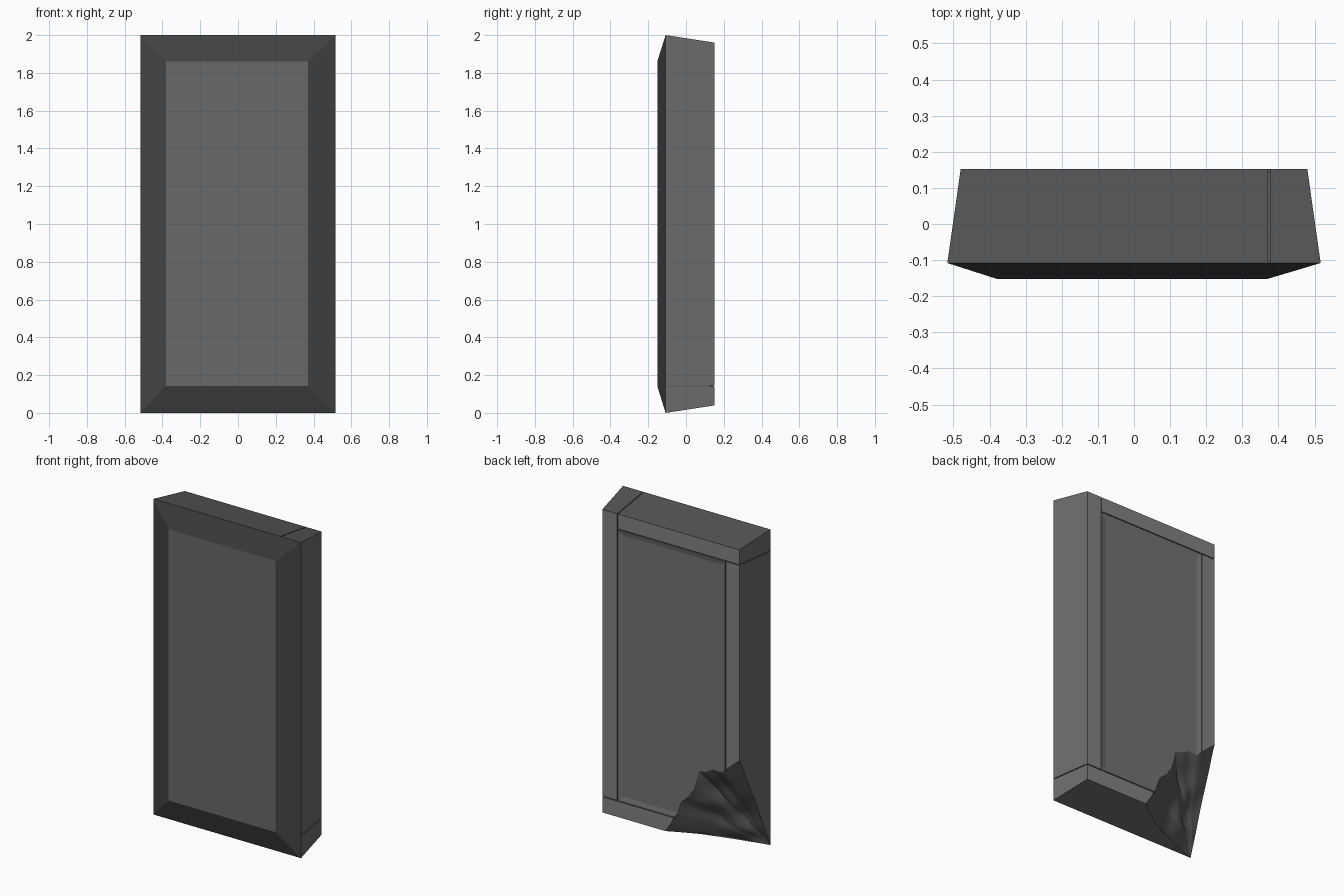
import bpy, bmesh, math
from mathutils import Vector, noise

if "Cube" in bpy.data.objects:
    bpy.data.objects.remove(bpy.data.objects["Cube"])


def finish(bm, name):
    bmesh.ops.recalc_face_normals(bm, faces=bm.faces[:])
    mesh = bpy.data.meshes.new(name)
    bm.to_mesh(mesh)
    bm.free()
    obj = bpy.data.objects.new(name, mesh)
    bpy.context.collection.objects.link(obj)
    return obj


def cut(target, cutter):
    cutter.hide_render = True
    mod = target.modifiers.new("cut", 'BOOLEAN')
    mod.operation = 'DIFFERENCE'
    mod.solver = 'EXACT'
    mod.object = cutter
    bpy.context.view_layer.objects.active = target
    bpy.ops.object.modifier_apply(modifier=mod.name)
    bpy.data.objects.remove(cutter)


# slab body: rectangles (x0, x1, z0, z1, y) from front panel to back recess floor
rings = [(-.38, .37, .142, 1.86, -.152),
         (-.517, .517, 0, 2, -.108),
         (-.48, .48, .04, 1.96, .152),
         (-.38, .37, .145, 1.86, .152),
         (-.35, .34, .175, 1.83, .146)]
bm = bmesh.new()
loops = [[bm.verts.new(p) for p in ((a, y, c), (b, y, c), (b, y, d), (a, y, d))]
         for a, b, c, d, y in rings]
bm.faces.new(loops[0])
bm.faces.new(loops[-1])
for r, s in zip(loops, loops[1:]):
    for i in range(4):
        j = (i + 1) % 4
        bm.faces.new((r[i], r[j], s[j], s[i]))
slab = finish(bm, "stone_slab")


# thin seams where the four frame strips meet, on the back and the outer rim
def seam(at, inner, back, rim, along_x):
    sign = 1 if rim > inner else -1
    dip, far = .007 * sign, rim + .05 * sign
    profile = [(inner, .1445), (back - dip, .1445), (rim - dip, -.104),
               (far, -.104), (far, .25), (inner, .25)]
    bm = bmesh.new()
    sides = []
    for t in (at - .0025, at + .0025):
        sides.append([bm.verts.new((o, y, t) if along_x else (t, y, o))
                      for o, y in profile])
        bm.faces.new(sides[-1])
    for i in range(6):
        j = (i + 1) % 6
        bm.faces.new((sides[0][i], sides[0][j], sides[1][j], sides[1][i]))
    cut(slab, finish(bm, "seam_cutter"))


# each seam runs the full length of its panel edge and out over the rim
seam(.3735, .147, 1.96, 2, False)
seam(-.3835, 1.857, .04, 0, False)
seam(.1415, -.379, .48, .517, True)
seam(1.8635, .369, -.48, -.517, True)

# broken corner: rough surface from a ragged line on the back to the front tip
ragged = [(.055, .02), (.04, .04), (0, .10), (-.035, .17), (-.06, .257), (-.12, .31),
          (-.16, .378), (-.18, .49), (-.23, .50), (-.285, .53), (-.36, .525),
          (-.42, .58), (-.48, .63), (-.51, .655)]
tip = Vector((-.520, -.109, -.003))
inward = Vector((.38, -.87, .34))
far = Vector((-.9, .6, -.45))
edge = []
for (x0, z0), (x1, z1) in zip(ragged, ragged[1:]):
    edge += [Vector((x0 + (x1 - x0) * k / 3, .153, z0 + (z1 - z0) * k / 3)) for k in range(3)]
edge.append(Vector((ragged[-1][0], .153, ragged[-1][1])))
n, rows = len(edge), 18
bm = bmesh.new()
grid = []
for r in range(rows):
    t = r / rows
    row = []
    for i, p in enumerate(edge):
        s = i / (n - 1)
        q = p.lerp(tip, t)
        swell = math.sin(math.pi * t)
        rough = noise.noise(q * 7 + Vector((3, 1, 7))) * .04 * math.sin(math.pi * s)
        q = q + inward * swell * (.035 * (1 - s) + rough)
        row.append(bm.verts.new(q))
    grid.append(row)
tip_v, far_v = bm.verts.new(tip), bm.verts.new(far)
for a, b in zip(grid, grid[1:]):
    for i in range(n - 1):
        bm.faces.new((a[i], a[i + 1], b[i + 1]))
        bm.faces.new((a[i], b[i + 1], b[i]))
for i in range(n - 1):
    bm.faces.new((grid[-1][i], grid[-1][i + 1], tip_v))
    bm.faces.new((grid[0][i], grid[0][i + 1], far_v))
for c in (0, n - 1):
    side = [row[c] for row in grid] + [tip_v]
    for a, b in zip(side, side[1:]):
        bm.faces.new((a, b, far_v))
cut(slab, finish(bm, "break_cutter"))

# dark stone shades, one per region of the slab
shades = {"front_panel": .14, "front_bevel": .055, "back_frame": .22,
          "back_panel": .17, "rim": .155, "top_rim": .09, "broken": .10}
names = list(shades)
slab.data.materials.clear()
for name, v in shades.items():
    mat = bpy.data.materials.new(name)
    mat.diffuse_color = (v, v, v, 1)
    mat.use_nodes = True
    mat.node_tree.nodes["Principled BSDF"].inputs["Base Color"].default_value = mat.diffuse_color
    slab.data.materials.append(mat)


def region(c, nrm):
    inset = (c.y + .108) * .037 / .26
    if nrm.y < -.99 and c.y < -.15:
        return "front_panel"
    if c.y < -.109 and nrm.y < -.5:
        return "front_bevel"
    if nrm.y > .9 and c.y > .1515:
        return "back_frame"
    if nrm.y > .9 and c.y > .1455:
        return "back_panel"
    if nrm.z > .9 and c.z > 1.996 - inset:
        return "top_rim"
    if (abs(nrm.x) > .9 and abs(c.x) > .513 - inset) or (nrm.z < -.9 and c.z < .004 + inset):
        return "rim"
    return "broken"


for poly in slab.data.polygons:
    part = region(poly.center, poly.normal)
    poly.material_index = names.index(part)

# flat stone faces, soft broken surface
bpy.ops.object.select_all(action='DESELECT')
slab.select_set(True)
bpy.context.view_layer.objects.active = slab
bpy.ops.object.shade_smooth_by_angle(angle=math.radians(30))
for poly in slab.data.polygons:
    poly.use_smooth = names[poly.material_index] == "broken"
